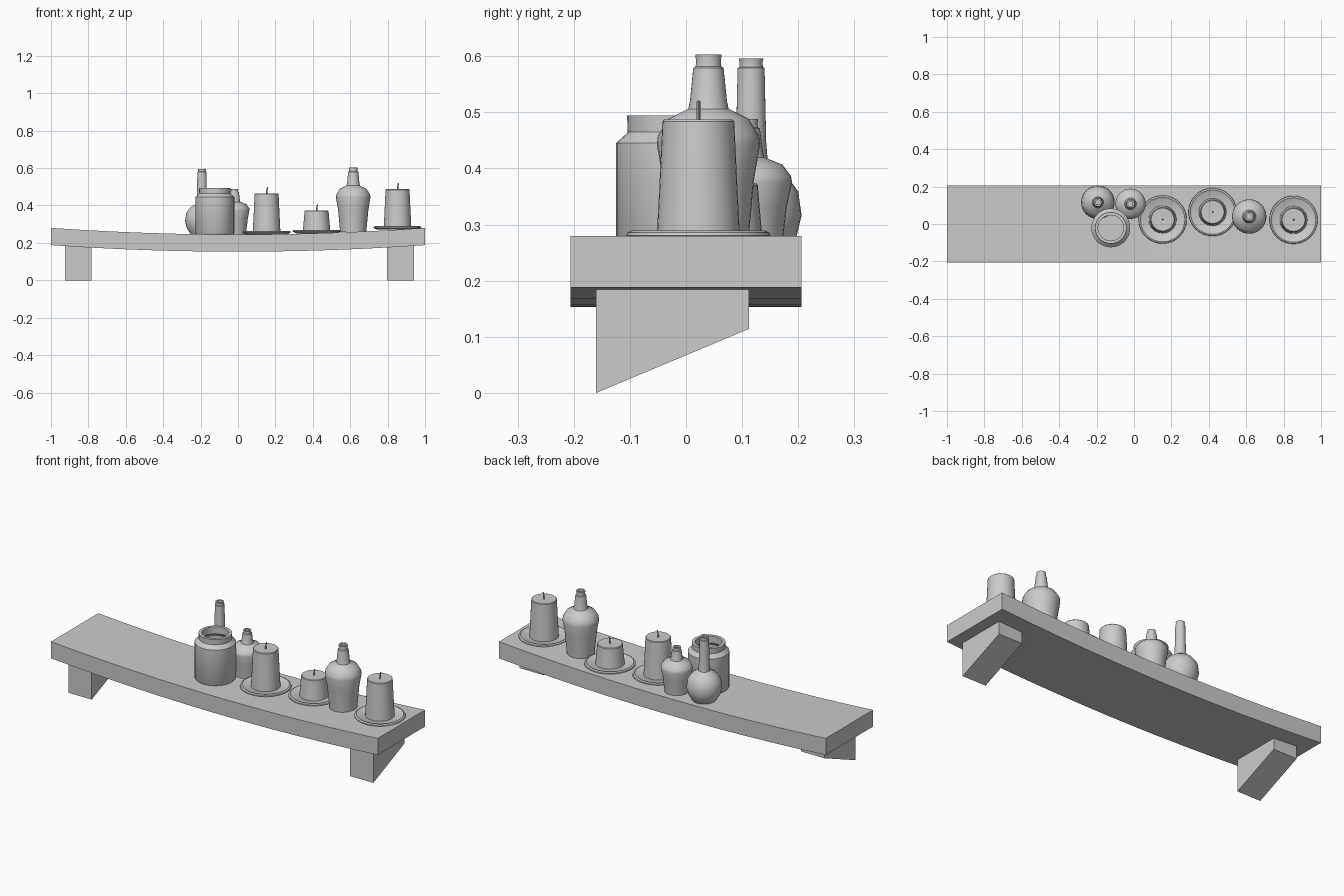
import bpy, bmesh, math

if "Cube" in bpy.data.objects:
    bpy.data.objects.remove(bpy.data.objects["Cube"])

SAG, MID, THICK = 0.035, 0.245, 0.092


def top_z(x):
    return MID + SAG * x * x


def finish(name, bm, smooth=True):
    bmesh.ops.recalc_face_normals(bm, faces=bm.faces)
    me = bpy.data.meshes.new(name)
    bm.to_mesh(me)
    bm.free()
    ob = bpy.data.objects.new(name, me)
    bpy.context.collection.objects.link(ob)
    if smooth:
        bpy.ops.object.select_all(action='DESELECT')
        ob.select_set(True)
        bpy.context.view_layer.objects.active = ob
        bpy.ops.object.shade_smooth_by_angle(angle=math.radians(35))
    return ob


def lathe(name, profile, x, y, z, seg=32):
    """Revolve (radius, height) points; radius 0 marks a pole."""
    bm = bmesh.new()
    rings = []
    for r, h in profile:
        n = 1 if r == 0 else seg
        rings.append([bm.verts.new((x + r * math.cos(2 * math.pi * i / seg),
                                    y + r * math.sin(2 * math.pi * i / seg),
                                    z + h)) for i in range(n)])
    for a, b in zip(rings, rings[1:]):
        for i in range(seg):
            j = (i + 1) % seg
            quad = [a[i % len(a)], a[j % len(a)], b[j % len(b)], b[i % len(b)]]
            bm.faces.new(list(dict.fromkeys(quad)))
    return finish(name, bm)


def prism(name, outline, offset):
    """Extrude a closed outline along an offset vector."""
    bm = bmesh.new()
    face = bm.faces.new([bm.verts.new(p) for p in outline])
    ext = bmesh.ops.extrude_face_region(bm, geom=[face])
    verts = [v for v in ext['geom'] if isinstance(v, bmesh.types.BMVert)]
    bmesh.ops.translate(bm, verts=verts, vec=offset)
    # extrusion keeps the start face, which closes the prism
    return finish(name, bm, smooth=False)


# sagging plank
N = 12
xs = [-1 + 2 * i / N for i in range(N + 1)]
bm = bmesh.new()
loops = [[bm.verts.new((x, y, top_z(x) - d)) for y, d in
          ((-0.206, 0), (0.206, 0), (0.206, THICK), (-0.206, THICK))] for x in xs]
for a, b in zip(loops, loops[1:]):
    for i in range(4):
        bm.faces.new((a[i], a[(i + 1) % 4], b[(i + 1) % 4], b[i]))
bm.faces.new(loops[0])
bm.faces.new(loops[-1])
finish("shelf_plank", bm)

# wedge brackets
for side, x in (("left", -0.926), ("right", 0.797)):
    prism("bracket_" + side,
          [(x, -0.16, 0.0), (x, 0.112, 0.114), (x, 0.112, 0.188), (x, -0.16, 0.188)],
          (0.143, 0, 0))

# candles on saucers: x, y, candle top height
for i, (x, y, top) in enumerate(((0.153, 0.024, 0.465), (0.42, 0.064, 0.373),
                                 (0.853, 0.022, 0.487)), 1):
    z = top_z(x)
    h = top - z
    lathe(f"saucer_{i}", [(0, 0), (0.11, 0), (0.129, 0.01), (0.127, 0.015),
                          (0.119, 0.019), (0.11, 0.013), (0, 0.011)], x, y, z)
    lathe(f"candle_{i}", [(0, 0.01), (0.074, 0.01), (0.07, h * 0.4),
                          (0.064, h - 0.003), (0.061, h), (0, h - 0.003)], x, y, z)
    wick = lathe(f"wick_{i}", [(0, -0.005), (0.0035, -0.005), (0.0035, 0.018),
                               (0.0035, 0.033), (0, 0.034)], x, y, top, 8)
    for v in wick.data.vertices:  # slight lean
        v.co.x += 5 * max(0, v.co.z - top) ** 2

# round flask with a long neck
lathe("long_neck_flask",
      [(0, 0), (0.06, 0), (0.081, 0.033), (0.09, 0.07), (0.084, 0.113),
       (0.062, 0.143), (0.03, 0.163), (0.027, 0.2), (0.024, 0.333), (0.021, 0.335),
       (0.0205, 0.343), (0.022, 0.35), (0.013, 0.35), (0.013, 0.3), (0, 0.3)],
      -0.193, 0.116, 0.246)

# shouldered bottles: radius scale, height scale
bottle = [(0, 0), (0.07, 0), (0.081, 0.12), (0.092, 0.185), (0.09, 0.2),
          (0.072, 0.23), (0.036, 0.248), (0.033, 0.262), (0.027, 0.321),
          (0.023, 0.323), (0.022, 0.332), (0.0235, 0.345), (0.014, 0.345),
          (0.014, 0.3), (0, 0.3)]
for name, x, y, sr, sh in (("large_bottle", 0.616, 0.04, 1.0, 1.0),
                           ("small_bottle", -0.019, 0.108, 0.88, 0.705)):
    lathe(name, [(r * sr, h * sh) for r, h in bottle], x, y, top_z(x))

# open jar
lathe("open_jar",
      [(0, 0), (0.1, 0), (0.104, 0.006), (0.104, 0.199), (0.086, 0.215),
       (0.083, 0.219), (0.084, 0.248), (0.068, 0.248), (0.068, 0.21),
       (0.09, 0.19), (0.09, 0.02), (0, 0.02)], -0.124, -0.021, 0.246)
